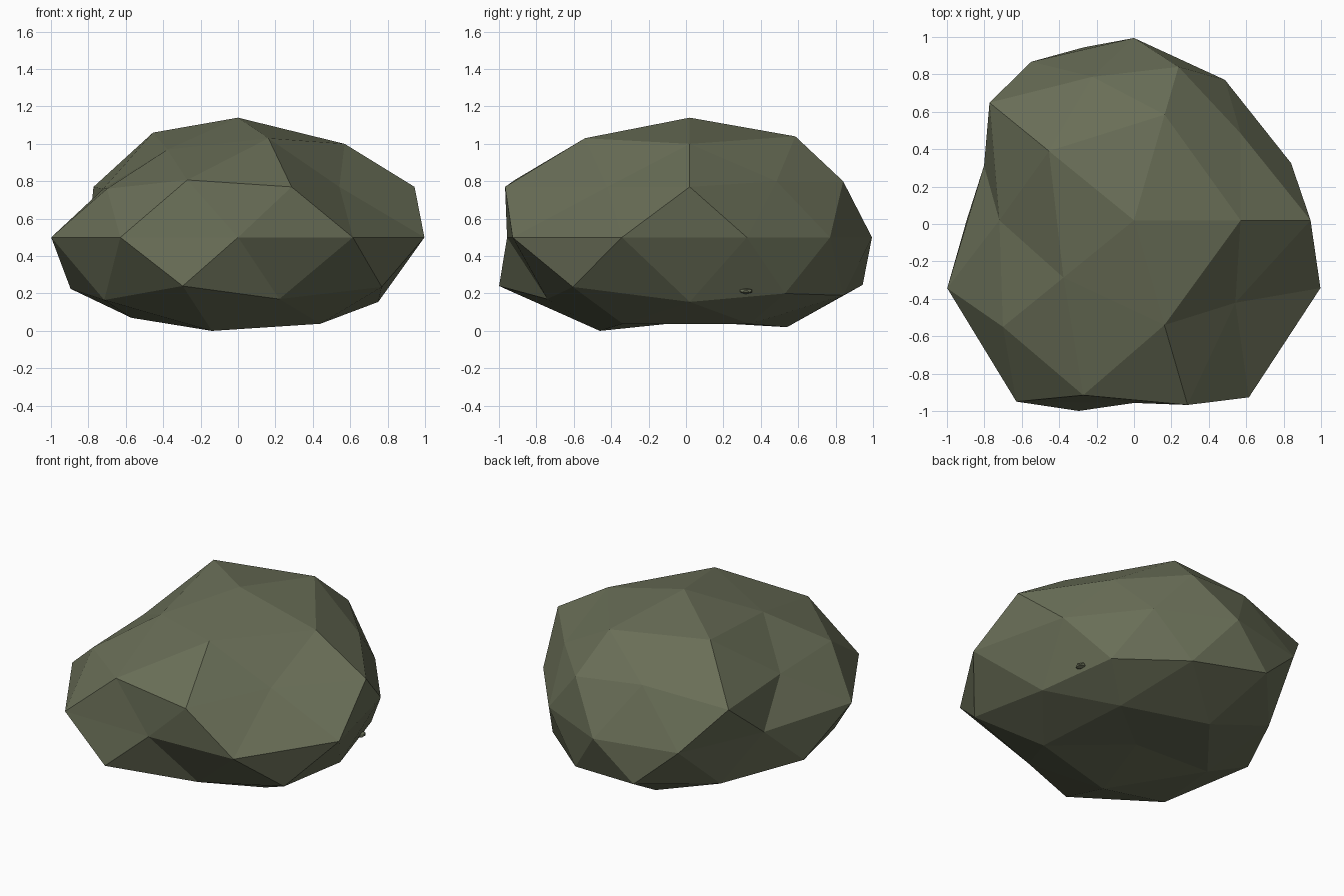
import bpy, bmesh, math
from mathutils import Vector

if "Cube" in bpy.data.objects:
    bpy.data.objects.remove(bpy.data.objects["Cube"])

CENTRE = Vector((0, 0.02, 0))
STRETCH_Y = 1.12

# Rings from bottom to top: start angle, then (radius, height) around the ring
RINGS = {
    -1.00: (0, [(0, 0.05)]),
    -0.85: (36, [(0.486, 0.037), (0.488, 0.02), (0.57, 0.07), (0.451, 0.0), (0.544, 0.038)]),
    -0.53: (0, [(0.75, 0.155), (0.77, 0.19), (0.78, 0.19), (0.884, 0.165), (0.715, 0.17)]),
    -0.45: (36, [(0.774, 0.20), (0.868, 0.246), (0.895, 0.225), (0.957, 0.24), (0.95, 0.235)]),
    0.00: (18, [(r, 0.5) for r in (0.883, 0.828, 0.87, 0.935, 0.843,
                                   1.05, 1.07, 0.872, 1.045, 1.048)]),
    0.45: (0, [(0.944, 0.77), (0.77, 0.80), (0.955, 0.77), (0.866, 0.76), (0.927, 0.77)]),
    0.53: (36, [(0.705, 0.80), (0.72, 0.845), (0.72, 0.76), (0.878, 0.807), (0.67, 0.77)]),
    0.85: (0, [(0.57, 1.0), (0.53, 1.04), (0.562, 1.06), (0.466, 0.97), (0.526, 1.03)]),
    1.00: (0, [(0, 1.14)]),
}


def make_material(name, colour):
    mat = bpy.data.materials.new(name)
    mat.diffuse_color = (*colour, 1)
    mat.use_nodes = True
    mat.node_tree.nodes["Principled BSDF"].inputs["Base Color"].default_value = mat.diffuse_color
    return mat


def finish(bm, name, mat):
    bmesh.ops.recalc_face_normals(bm, faces=bm.faces)
    mesh = bpy.data.meshes.new(name)
    bm.to_mesh(mesh)
    bm.free()
    mesh.materials.append(mat)
    obj = bpy.data.objects.new(name, mesh)
    bpy.context.collection.objects.link(obj)
    return obj


stone = make_material("mossy grey stone", (0.141, 0.156, 0.095))

# Boulder: low-poly sphere with each ring pushed in or out
bm = bmesh.new()
bmesh.ops.create_icosphere(bm, subdivisions=2, radius=1)
for v in bm.verts:
    d = v.co.normalized()
    level = min(RINGS, key=lambda z: abs(z - d.z))
    start, ring = RINGS[level]
    step = 360 / len(ring)
    i = round((math.degrees(math.atan2(d.y, d.x)) - start) / step) % len(ring)
    radius, height = ring[i]
    a = math.radians(start + i * step)
    v.co = CENTRE + Vector((radius * math.cos(a), STRETCH_Y * radius * math.sin(a), height))
finish(bm, "boulder", stone)

# Small chip standing out of the right side
bm = bmesh.new()
bmesh.ops.create_icosphere(bm, subdivisions=1, radius=1)
bmesh.ops.scale(bm, vec=(0.03, 0.04, 0.016), verts=bm.verts)
bmesh.ops.translate(bm, vec=(0.695, 0.32, 0.213), verts=bm.verts)
finish(bm, "stone_chip", stone)
